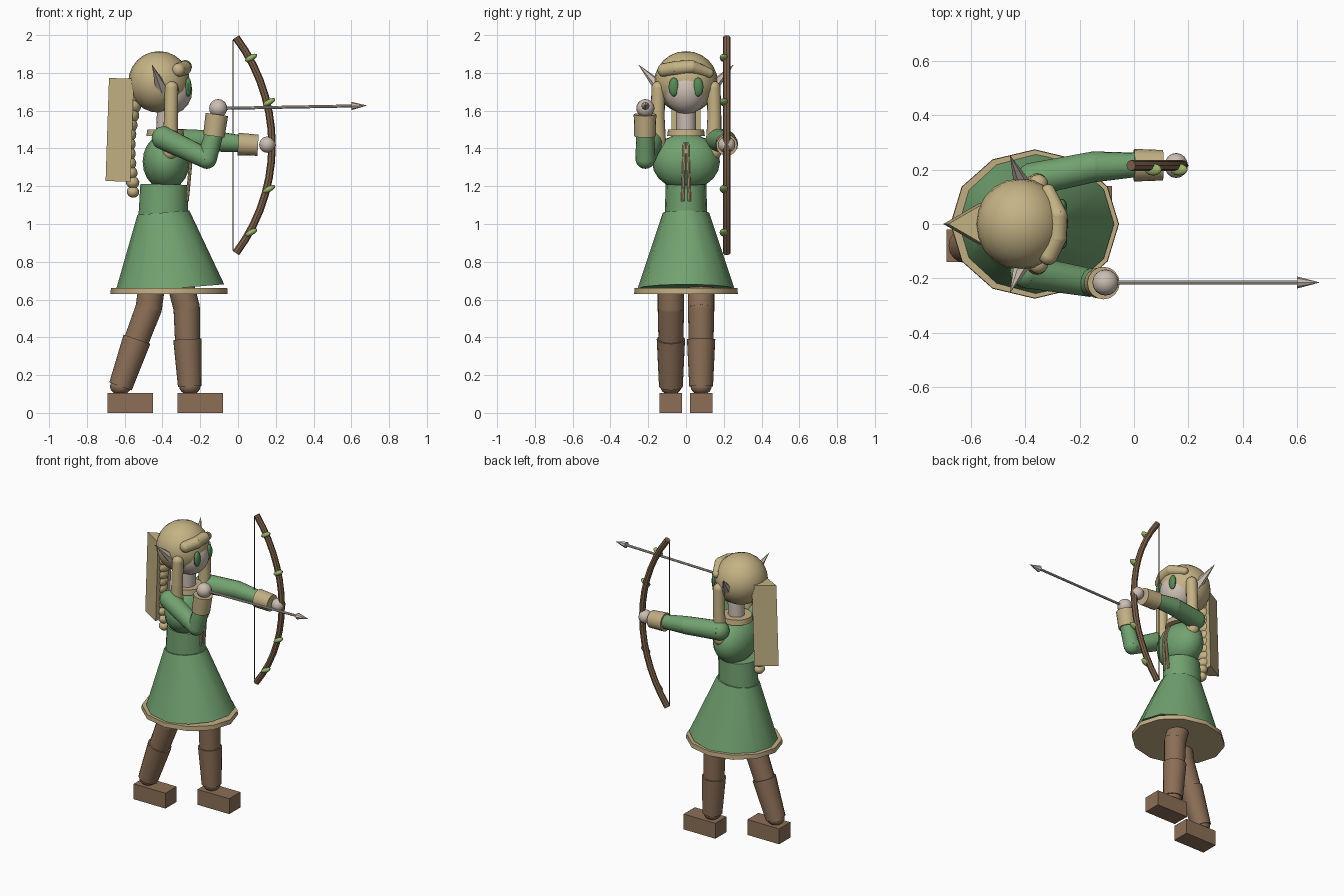
import bpy, bmesh, math
from mathutils import Vector, Matrix

if "Cube" in bpy.data.objects:
    bpy.data.objects.remove(bpy.data.objects["Cube"])


def material(name, rgb):
    m = bpy.data.materials.new(name)
    lin = [((c / 255 + 0.055) / 1.055) ** 2.4 for c in rgb]
    m.diffuse_color = (*lin, 1)
    m.use_nodes = True
    m.node_tree.nodes["Principled BSDF"].inputs["Base Color"].default_value = m.diffuse_color
    return m


GREEN = material("cloth_green", (114, 162, 112))
BROWN = material("leather_brown", (140, 111, 87))
WOOD = material("bow_wood", (126, 98, 74))
HAIR = material("blond", (197, 179, 133))
TRIM = material("tan_trim", (194, 174, 132))
SKIN = material("pale_skin", (204, 190, 179))
EYE = material("eye_green", (88, 138, 86))
LEAF = material("leaf_green", (152, 178, 105))
STRING = material("string_dark", (84, 72, 60))


def finish(name, bm, mat, angle=40):
    mesh = bpy.data.meshes.new(name)
    bm.to_mesh(mesh)
    bm.free()
    ob = bpy.data.objects.new(name, mesh)
    bpy.context.collection.objects.link(ob)
    mesh.materials.append(mat)
    bpy.ops.object.select_all(action='DESELECT')
    ob.select_set(True)
    bpy.context.view_layer.objects.active = ob
    bpy.ops.object.shade_smooth_by_angle(angle=math.radians(angle))
    return ob


def add_ball(bm, c, r, tilt=0, segs=16, rings=10):
    m = (Matrix.Translation(c) @ Matrix.Rotation(tilt, 4, 'Y')
         @ Matrix.Diagonal((*r, 1)))
    bmesh.ops.create_uvsphere(bm, u_segments=segs, v_segments=rings, radius=1, matrix=m)


def ball(name, c, r, mat, tilt=0, segs=16, rings=10):
    bm = bmesh.new()
    add_ball(bm, c, r, tilt, segs, rings)
    return finish(name, bm, mat)


def add_tube(bm, a, b, r0, r1, segs=16, sy=1.0, spin=0):
    a, b = Vector(a), Vector(b)
    d = b - a
    rot = Vector((0, 0, 1)).rotation_difference(d).to_matrix().to_4x4()
    m = (Matrix.Translation((a + b) / 2) @ rot @ Matrix.Diagonal((1, sy, 1, 1))
         @ Matrix.Rotation(spin, 4, 'Z'))
    bmesh.ops.create_cone(bm, cap_ends=True, segments=segs, radius1=r0, radius2=r1,
                          depth=d.length, matrix=m)


def tube(name, a, b, r0, r1, mat, segs=16, sy=1.0, spin=0):
    bm = bmesh.new()
    add_tube(bm, a, b, r0, r1, segs, sy, spin)
    return finish(name, bm, mat)


def limb(name, pts, radii, mat):
    """Tapered tubes with round joints."""
    bm = bmesh.new()
    for p, r in zip(pts, radii):
        add_ball(bm, p, (r, r, r))
    for i in range(len(pts) - 1):
        add_tube(bm, pts[i], pts[i + 1], radii[i], radii[i + 1])
    return finish(name, bm, mat)


def swept(name, pts, r, mat):
    """Round rod along a path of points."""
    cu = bpy.data.curves.new(name, 'CURVE')
    cu.dimensions = '3D'
    cu.bevel_depth = r
    cu.bevel_resolution = 2
    cu.use_fill_caps = True
    sp = cu.splines.new('POLY')
    sp.points.add(len(pts) - 1)
    for p, co in zip(sp.points, pts):
        p.co = (*co, 1)
    tmp = bpy.data.objects.new(name + "_path", cu)
    mesh = bpy.data.meshes.new_from_object(tmp)
    bm = bmesh.new()
    bm.from_mesh(mesh)
    bpy.data.objects.remove(tmp)
    return finish(name, bm, mat)


def box(name, c, size, mat):
    bm = bmesh.new()
    bmesh.ops.create_cube(bm, size=1, matrix=Matrix.Translation(c) @ Matrix.Diagonal((*size, 1)))
    return finish(name, bm, mat)


# Tunic: hem, skirt, waist, chest
tube("skirt_hem", (-0.365, 0, 0.63), (-0.365, 0, 0.66), 0.31, 0.308, TRIM, 12, 0.885)
tube("skirt", (-0.362, 0, 0.657), (-0.395, 0, 1.06), 0.29, 0.138, GREEN, 12, 0.885)
tube("waist", (-0.396, 0, 1.04), (-0.392, 0, 1.21), 0.131, 0.125, GREEN, 16, 0.86)
ball("chest", (-0.38, 0, 1.33), (0.125, 0.18, 0.15), GREEN)
tube("collar", (-0.385, 0, 1.465), (-0.385, 0, 1.5), 0.1, 0.095, TRIM)
for s in (-1, 1):
    swept("chest_lace", [(-0.285, s * 0.008, 1.43), (-0.25, s * 0.011, 1.33),
                         (-0.262, s * 0.015, 1.2), (-0.27, s * 0.018, 1.12)], 0.009, TRIM)

# Legs: thigh, boot, ankle, foot
for name, y, hip, knee, ankle, foot in (
        ("back", -0.08, (-0.45, 0.72), (-0.535, 0.39), (-0.622, 0.14), -0.57),
        ("front", 0.08, (-0.315, 0.72), (-0.268, 0.39), (-0.255, 0.14), -0.20)):
    h, k, a = [Vector((p[0], y, p[1])) for p in (hip, knee, ankle)]
    mid = (h + k) / 2 + Vector((0.02, 0, 0))
    limb(name + "_leg", [h, mid, k], [0.07, 0.07, 0.066], BROWN)
    tube(name + "_boot", k, a, 0.075, 0.063, BROWN)
    ball(name + "_ankle", a, (0.056, 0.056, 0.045), BROWN)
    box(name + "_foot", (foot, y, 0.0525), (0.24, 0.12, 0.105), BROWN)

# Outstretched arm holding the bow
limb("bow_arm", [(-0.37, 0.165, 1.445), (-0.15, 0.21, 1.44), (0.02, 0.218, 1.425)],
     [0.062, 0.057, 0.044], GREEN)
tube("bow_cuff", (0.0, 0.216, 1.423), (0.106, 0.216, 1.417), 0.06, 0.056, TRIM)
ball("bow_hand", (0.155, 0.215, 1.42), (0.043, 0.046, 0.043), SKIN)

# Bent arm drawing the arrow
limb("draw_arm", [(-0.395, -0.175, 1.455), (-0.165, -0.215, 1.345), (-0.125, -0.215, 1.48)],
     [0.062, 0.053, 0.048], GREEN)
tube("draw_cuff", (-0.128, -0.217, 1.465), (-0.112, -0.217, 1.58), 0.057, 0.06, TRIM)
ball("draw_hand", (-0.105, -0.215, 1.613), (0.048, 0.048, 0.048), SKIN)
tube("arrow_shaft", (-0.10, -0.215, 1.612), (0.61, -0.215, 1.625), 0.008, 0.008, SKIN, 8)
tube("arrow_head", (0.60, -0.215, 1.625), (0.68, -0.215, 1.627), 0.022, 0.001, SKIN, 8)

# Bow: arc, string, leaves
R, half = 0.95, 0.645
arc = []
for i in range(15):
    t = half * (i / 7 - 1)
    arc.append((0.18 - R * (1 - math.cos(t)), 0.215, 1.417 + R * math.sin(t)))
swept("bow", arc, 0.02, WOOD)
tube("bow_string", (-0.026, 0.215, 0.86), (-0.026, 0.215, 1.975), 0.004, 0.004, STRING, 6)
for x, z in ((0.07, 1.88), (0.165, 1.645), (0.165, 1.185), (0.07, 0.955)):
    ball("leaf", (x, 0.2, z), (0.036, 0.022, 0.015), LEAF, -0.5, 12, 8)

# Head: neck, face, eyes, ears
tube("neck", (-0.385, 0, 1.42), (-0.375, 0, 1.64), 0.052, 0.052, SKIN)
ball("face", (-0.36, 0, 1.705), (0.118, 0.118, 0.125), SKIN)
for s in (-1, 1):
    ball("eye", (-0.264, s * 0.064, 1.725), (0.018, 0.028, 0.05), EYE, 0, 12, 10)
    tube("ear", (-0.405, s * 0.13, 1.715), (-0.455, s * 0.25, 1.842), 0.036, 0.001, SKIN, 6)

# Hair: crown, fringe, side locks, braid
ball("hair_crown", (-0.418, 0, 1.752), (0.163, 0.168, 0.163), HAIR, 0, 20, 12)
limb("fringe", [(-0.315, -0.115, 1.815), (-0.285, -0.05, 1.825), (-0.28, 0.03, 1.832),
                (-0.315, 0.12, 1.80)], [0.036, 0.038, 0.036, 0.026], HAIR)
for s in (-1, 1):
    limb("side_lock", [(-0.352, s * 0.147, 1.72), (-0.355, s * 0.15, 1.56),
                       (-0.36, s * 0.145, 1.38)], [0.036, 0.037, 0.042], HAIR)
bm = bmesh.new()
for i in range(12):
    t = i / 11
    x = -0.535 - 0.065 * math.sin(math.pi * min(1, t * 1.1) * 0.75) + 0.025 * t
    r = 0.056 - 0.018 * t ** 2
    add_ball(bm, (x, 0, 1.73 - 0.56 * t), (r * 0.88, r, r * 0.8), 0.3, 12, 8)
finish("braid", bm, HAIR)

# Three-sided quiver on the back
tube("quiver", (-0.613, 0, 1.225), (-0.595, 0, 1.77), 0.088, 0.088, HAIR, 3, 1.0, math.pi / 2)
quiver = bpy.data.objects["quiver"]
top = max(v.co.x for v in quiver.data.vertices)
low = min(v.co.x for v in quiver.data.vertices)
# point the narrow edge backwards
if abs(sum(1 for v in quiver.data.vertices if v.co.x > (top + low) / 2) - 2) < 1:
    for v in quiver.data.vertices:
        v.co.x = (top + low) - v.co.x
    quiver.data.flip_normals()
